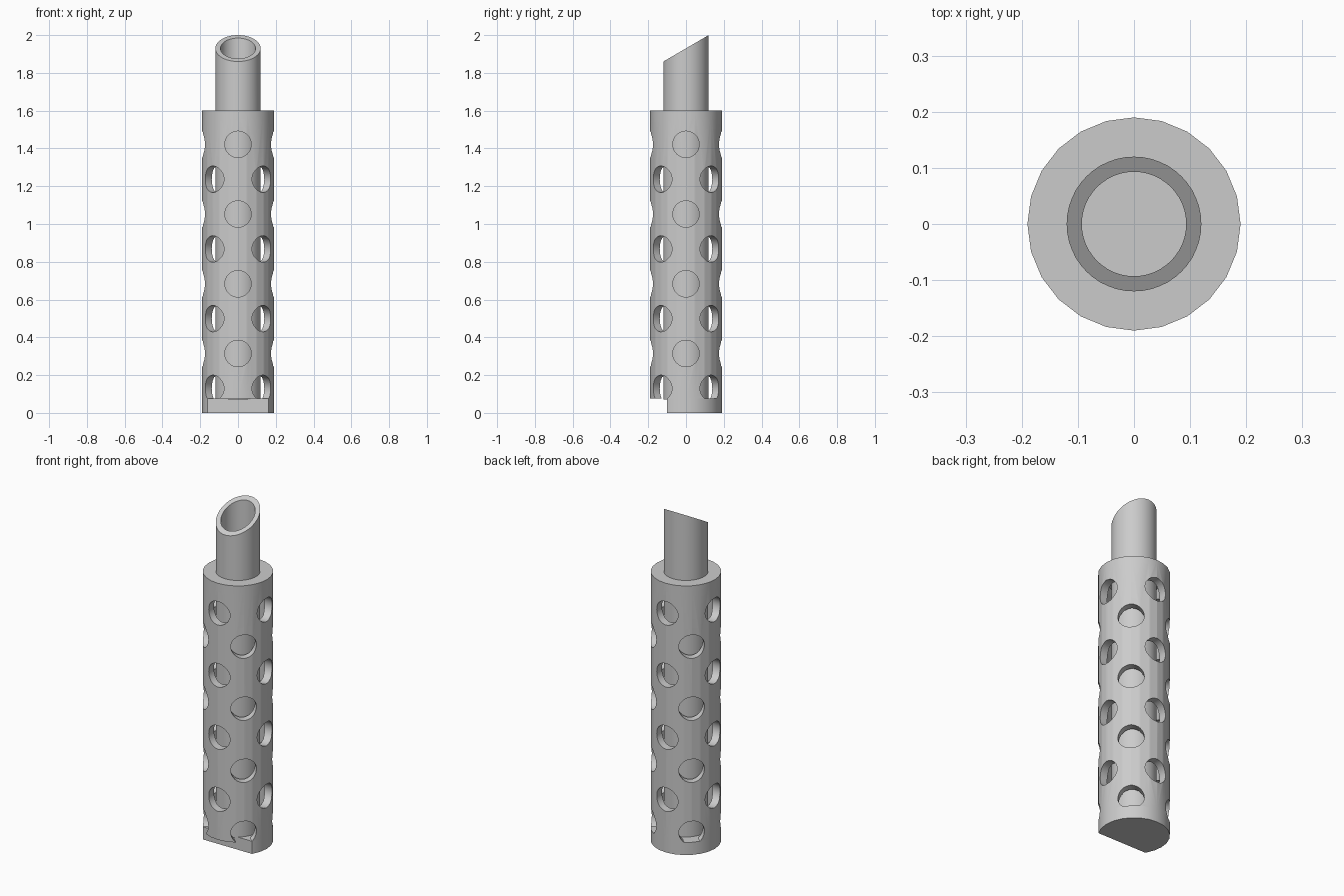
import bpy, bmesh
from math import sin, cos, pi
from mathutils import Matrix

if "Cube" in bpy.data.objects:
    bpy.data.objects.remove(bpy.data.objects["Cube"])


def lathe(name, rings, sides):
    """Skin rings given as (radius, height function of y); both ends are capped."""
    bm = bmesh.new()
    loops = []
    for r, height in rings:
        loop = []
        for i in range(sides):
            a = 2 * pi * i / sides
            y = r * sin(a)
            loop.append(bm.verts.new((r * cos(a), y, height(y))))
        loops.append(loop)
    for a, b in zip(loops, loops[1:]):
        for i in range(sides):
            j = (i + 1) % sides
            bm.faces.new((a[i], a[j], b[j], b[i]))
    bm.faces.new(loops[0][::-1])
    bm.faces.new(loops[-1])
    return finish(name, bm)


def finish(name, bm):
    bmesh.ops.recalc_face_normals(bm, faces=bm.faces)
    me = bpy.data.meshes.new(name)
    bm.to_mesh(me)
    bm.free()
    ob = bpy.data.objects.new(name, me)
    bpy.context.collection.objects.link(ob)
    return ob


def at(z):
    return lambda y: z


def slant(y):
    return 1.93 + y * 0.07 / 0.12


def smooth(ob):
    bpy.ops.object.select_all(action='DESELECT')
    ob.select_set(True)
    bpy.context.view_layer.objects.active = ob
    bpy.ops.object.shade_smooth_by_angle(angle=0.6)


# inner barrel with slanted muzzle and bore
barrel = lathe("inner_barrel", [(0.12, at(0.07)), (0.12, slant),
                                (0.093, slant), (0.093, at(1.2))], 48)

# perforated outer shroud: hollow below, closed at the top
shroud = lathe("outer_shroud", [(0.19, at(0.075)), (0.19, at(1.6)), (0.10, at(1.6)),
                                (0.10, at(1.55)), (0.145, at(1.55)), (0.145, at(0.075))], 24)
bm = bmesh.new()
bm.from_mesh(shroud.data)
caps = [f for f in bm.faces if len(f.verts) == 24]
bottom = [e for e in bm.edges if all(abs(v.co.z - 0.075) < 1e-4 for v in e.verts)]
bmesh.ops.delete(bm, geom=caps, context='FACES_ONLY')
bottom = [e for e in bm.edges if e.is_boundary]
bmesh.ops.bridge_loops(bm, edges=bottom)
bmesh.ops.recalc_face_normals(bm, faces=bm.faces)
bm.to_mesh(shroud.data)
bm.free()

# vent holes: eight columns, staggered in height
bm = bmesh.new()
for k in range(8):
    for q in range(4):
        angle = q * pi / 2 + (pi / 4 if k % 2 == 0 else 0)
        m = (Matrix.Translation((0, 0, 0.13 + 0.1845 * k)) @ Matrix.Rotation(angle, 4, 'Z')
             @ Matrix.Translation((0.19, 0, 0)) @ Matrix.Rotation(pi / 2, 4, 'Y'))
        bmesh.ops.create_cone(bm, cap_ends=True, segments=32, radius1=0.07,
                              radius2=0.07, depth=0.13, matrix=m)
cutter = finish("vent_cutter", bm)
cutter.hide_render = True
mod = shroud.modifiers.new("vents", 'BOOLEAN')
mod.object = cutter
mod.operation = 'DIFFERENCE'
mod.solver = 'EXACT'
bpy.context.view_layer.objects.active = shroud
bpy.ops.object.modifier_apply(modifier=mod.name)
bpy.data.objects.remove(cutter)

# solid base with a flat cut across the front
base = lathe("base_cap", [(0.19, at(0)), (0.19, at(0.075))], 24)
bm = bmesh.new()
bm.from_mesh(base.data)
cut = bmesh.ops.bisect_plane(bm, geom=bm.verts[:] + bm.edges[:] + bm.faces[:],
                             plane_co=(0, -0.1, 0), plane_no=(0, -1, 0), clear_outer=True)
bmesh.ops.holes_fill(bm, edges=[e for e in bm.edges if e.is_boundary])
bmesh.ops.recalc_face_normals(bm, faces=bm.faces)
bm.to_mesh(base.data)
bm.free()

for ob in (barrel, shroud, base):
    smooth(ob)
